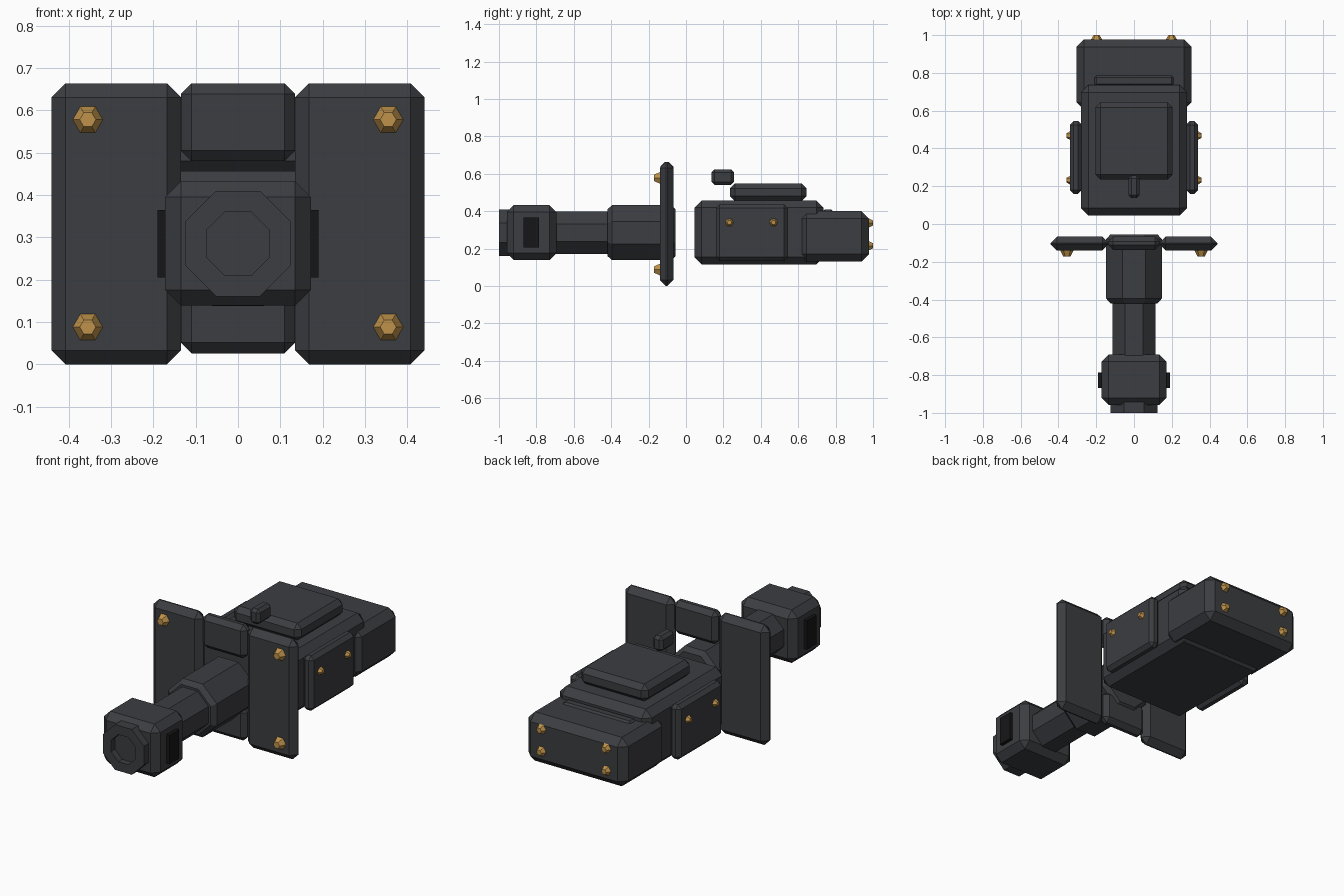
import bpy, bmesh, math
from mathutils import Matrix, Vector

if "Cube" in bpy.data.objects:
    bpy.data.objects.remove(bpy.data.objects["Cube"])


def material(name, rgb):
    m = bpy.data.materials.new(name)
    m.diffuse_color = (*rgb, 1)
    m.use_nodes = True
    m.node_tree.nodes["Principled BSDF"].inputs["Base Color"].default_value = m.diffuse_color
    return m


STEEL = material("dark_steel", (0.045, 0.047, 0.053))
BRASS = material("brass", (0.52, 0.29, 0.07))
BLACK = material("vent_black", (0.008, 0.008, 0.009))
AXIS_Z = 0.285  # height of the barrel axis


def finish(name, bm, mat):
    bmesh.ops.recalc_face_normals(bm, faces=bm.faces)
    me = bpy.data.meshes.new(name)
    bm.to_mesh(me)
    bm.free()
    me.materials.append(mat)
    ob = bpy.data.objects.new(name, me)
    bpy.context.collection.objects.link(ob)
    return ob


def box(name, x, y, z, bevel=0.0, mat=STEEL):
    """Chamfered box from (min, max) ranges."""
    size = [b - a for a, b in (x, y, z)]
    mid = [(a + b) / 2 for a, b in (x, y, z)]
    bm = bmesh.new()
    bmesh.ops.create_cube(bm, size=1, matrix=Matrix.Translation(mid) @ Matrix.Diagonal((*size, 1)))
    if bevel:
        bmesh.ops.bevel(bm, geom=bm.edges[:], offset=bevel, segments=1, affect='EDGES')
    return finish(name, bm, mat)


def octagon_tube(name, profile):
    """Eight-sided lathe along y from (y, half width) pairs, capped at both ends."""
    bm = bmesh.new()
    rings = []
    for y, w in profile:
        r = w / math.cos(math.pi / 8)
        angles = [math.pi / 8 + i * math.pi / 4 for i in range(8)]
        rings.append([bm.verts.new((r * math.cos(a), y, AXIS_Z + r * math.sin(a))) for a in angles])
    for a, b in zip(rings, rings[1:]):
        for i in range(8):
            j = (i + 1) % 8
            bm.faces.new((a[i], a[j], b[j], b[i]))
    bm.faces.new(rings[0])
    bm.faces.new(rings[-1])
    return finish(name, bm, STEEL)


def bolt(name, base, direction, radius, height):
    """Six-sided tapered bolt head standing on base, pointing along direction."""
    d = Vector(direction)
    rot = d.to_track_quat('Z', 'Y').to_matrix().to_4x4()
    bm = bmesh.new()
    bmesh.ops.create_cone(bm, cap_ends=True, segments=6, radius1=radius, radius2=radius * 0.53,
                          depth=height, matrix=Matrix.Translation(Vector(base) + d * height / 2)
                          @ rot @ Matrix.Rotation(math.pi / 2, 4, 'Z'))
    return finish(name, bm, BRASS)


# Barrel assembly
octagon_tube("barrel_sleeve", [(-0.42, 0.125), (-0.395, 0.147), (-0.08, 0.147), (-0.055, 0.125)])
octagon_tube("barrel", [(-0.72, 0.113), (-0.40, 0.113)])
octagon_tube("muzzle_ring", [(-0.93, 0.125), (-1.0, 0.125), (-1.0, 0.075), (-0.965, 0.075)])
box("muzzle_brake", (-0.172, 0.172), (-0.958, -0.692), (0.139, 0.432), 0.037)

# Central shield blocks, above and below the barrel
box("upper_shield_block", (-0.135, 0.135), (-0.137, -0.067), (0.48, 0.664), 0.025)
box("lower_shield_block", (-0.135, 0.135), (-0.137, -0.067), (0.026, 0.21), 0.025)

# Receiver body, rear block and top fittings
box("receiver", (-0.28, 0.28), (0.046, 0.735), (0.116, 0.457), 0.038)
box("rear_block", (-0.305, 0.305), (0.604, 0.978), (0.13, 0.4), 0.04)
box("rear_rib", (-0.21, 0.21), (0.73, 0.787), (0.35, 0.41), 0.012)
box("top_cover", (-0.205, 0.205), (0.235, 0.645), (0.453, 0.549), 0.027)
box("rear_sight", (-0.03, 0.03), (0.137, 0.256), (0.54, 0.624), 0.016)

# Mirrored parts on both sides
for s, side in ((-1, "left"), (1, "right")):
    def span(a, b):
        return tuple(sorted((s * a, s * b)))

    box(f"shield_plate_{side}", span(0.135, 0.441), (-0.14, -0.067), (0, 0.664), 0.033)
    box(f"muzzle_vent_{side}", span(0.15, 0.19), (-0.868, -0.785), (0.205, 0.365), mat=BLACK)
    box(f"side_panel_{side}", span(0.276, 0.339), (0.16, 0.545), (0.134, 0.437), 0.02)
    for i, z in enumerate((0.088, 0.578)):
        bolt(f"shield_bolt_{side}_{i}", (s * 0.355, -0.139, z), (0, -1, 0), 0.036, 0.033)
    for i, y in enumerate((0.232, 0.468)):
        bolt(f"panel_bolt_{side}_{i}", (s * 0.338, y, 0.34), (s, 0, 0), 0.023, 0.02)
    for i, z in enumerate((0.215, 0.337)):
        bolt(f"rear_bolt_{side}_{i}", (s * 0.198, 0.977, z), (0, 1, 0), 0.029, 0.023)
